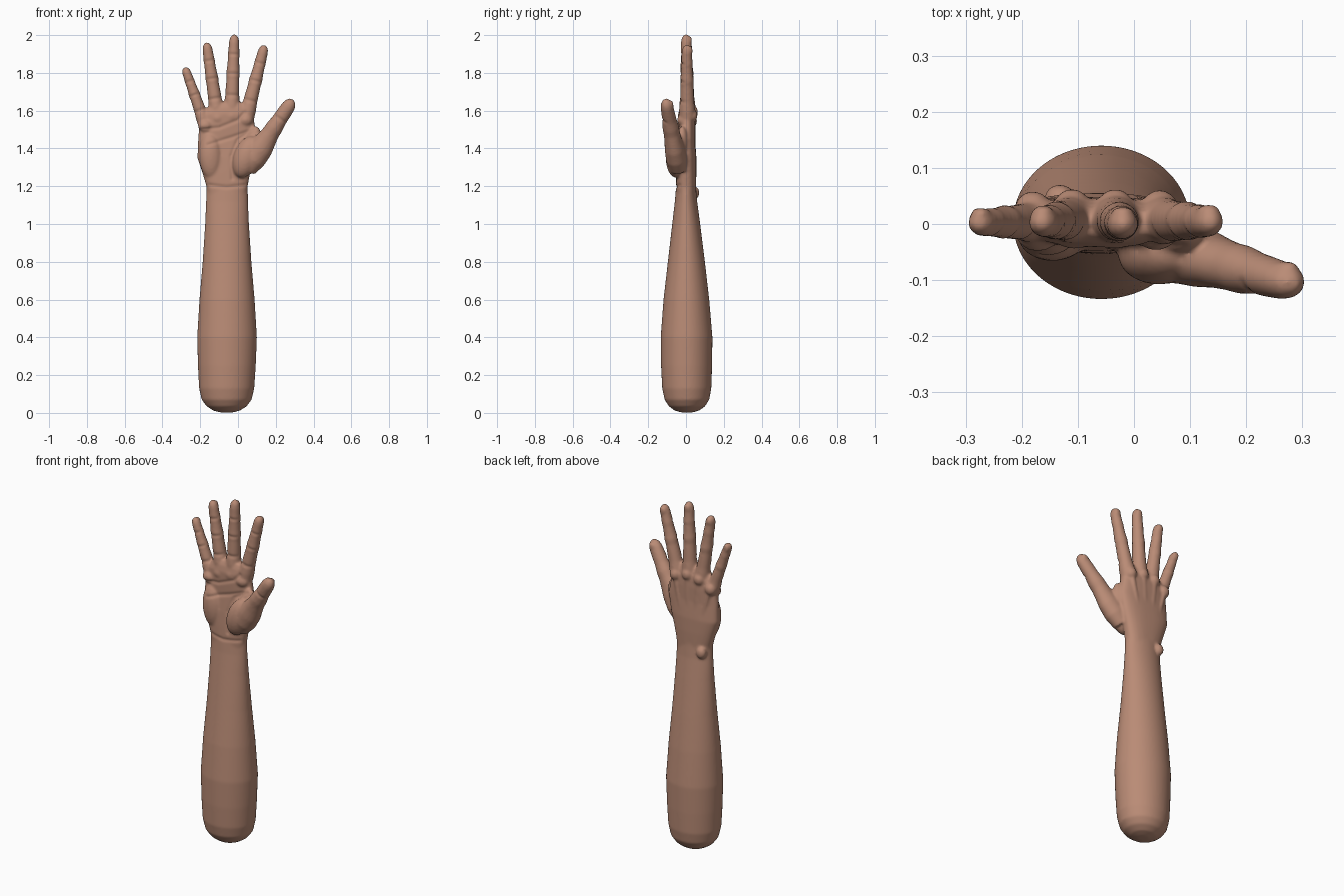
import bpy, bmesh, math
from mathutils import Vector, Matrix

cube = bpy.data.objects.get("Cube")
if cube:
    bpy.data.objects.remove(cube, do_unlink=True)

skin = bpy.data.materials.new("warm_brown_skin")
skin.use_nodes = True
skin.diffuse_color = (0.49, 0.26, 0.18, 1)
bsdf = skin.node_tree.nodes["Principled BSDF"]
bsdf.inputs["Base Color"].default_value = skin.diffuse_color
bsdf.inputs["Roughness"].default_value = 0.6

bm = bmesh.new()


def loft(rings, matrix=Matrix(), sides=32, power=2.0):
    """Closed skin over rings given as (x, y, z, half width, half depth)."""
    loops = []
    for x, y, z, rx, ry in rings:
        loop = []
        for i in range(sides):
            a = math.tau * i / sides
            c, s = math.cos(a), math.sin(a)
            px = math.copysign(abs(c) ** (2 / power), c) * rx
            py = math.copysign(abs(s) ** (2 / power), s) * ry
            loop.append(bm.verts.new(matrix @ Vector((x + px, y + py, z))))
        loops.append(loop)
    for low, high in zip(loops, loops[1:]):
        for i in range(sides):
            j = (i + 1) % sides
            bm.faces.new((low[i], low[j], high[j], high[i]))
    bm.faces.new(loops[0][::-1])
    bm.faces.new(loops[-1])


def frame(start, end):
    """Matrix whose z runs from start to end, with y kept towards the back."""
    z = (Vector(end) - Vector(start)).normalized()
    x = Vector((0, 1, 0)).cross(z).normalized()
    y = z.cross(x)
    return Matrix.Translation(start) @ Matrix((x, y, z)).transposed().to_4x4()


def pad(center, size, tilt=0.0):
    """Ellipsoid of flesh or bone, tilted about the y axis."""
    m = Matrix.Translation(center) @ Matrix.Rotation(tilt, 4, 'Y') @ Matrix.Diagonal((*size, 1))
    bmesh.ops.create_uvsphere(bm, u_segments=24, v_segments=16, radius=1, matrix=m)


# Forearm with a domed end, running into the wrist
loft([(-.06, .005, .002, .03, .027), (-.06, .005, .012, .07, .064),
      (-.06, .005, .035, .106, .096), (-.06, .005, .07, .132, .118),
      (-.06, .004, .13, .146, .13), (-.059, .003, .25, .153, .135),
      (-.058, .003, .4, .158, .137), (-.058, .002, .6, .146, .121),
      (-.058, .002, .8, .129, .098), (-.058, .001, 1.0, .116, .074),
      (-.058, 0, 1.12, .111, .059), (-.058, 0, 1.2, .109, .053),
      (-.058, 0, 1.27, .11, .048)], sides=48)

# Palm
loft([(-.058, 0, 1.12, .1, .05), (-.058, 0, 1.2, .109, .053),
      (-.062, .002, 1.27, .126, .053), (-.065, .004, 1.35, .15, .051),
      (-.055, .005, 1.45, .156, .043), (-.058, .004, 1.53, .146, .044),
      (-.055, .002, 1.58, .135, .043), (-.05, .001, 1.615, .115, .035),
      (-.035, .001, 1.64, .075, .024)], sides=48, power=2.5)

# Fingers: base, tip and thickness
fingers = {
    "little": ((-.175, .004, 1.53), (-.282, .002, 1.83), .031),
    "ring": ((-.108, .008, 1.57), (-.167, .003, 1.962), .035),
    "middle": ((-.034, .008, 1.58), (-.019, 0, 2.004), .036),
    "index": ((.042, .006, 1.56), (.141, .004, 1.948), .036),
}
profile = [(0, 1.2), (.12, 1.18), (.22, 1.05), (.34, 1.0), (.45, .94), (.52, 1.0),
           (.6, .9), (.7, .84), (.75, .87), (.82, .8), (.9, .77), (.95, .67),
           (.985, .42), (1, .12)]
wrist_back = Vector((-.058, .044, 1.24))
creases = []
for base, tip, r in fingers.values():
    m = frame(base, tip)
    length = (Vector(tip) - Vector(base)).length
    loft([(0, 0, t * length, k * r, k * r) for t, k in profile], m, 24)
    # Knuckle, tendon, pad at the finger root and nail
    knuckle = m @ Vector((0, .022, .015))
    pad(knuckle, (.033, .033, .036))
    pad(m @ Vector((0, -.02, -.01)), (.04, .033, .035))
    tendon_end = wrist_back + Vector(((base[0] + .06) * .35, 0, 0))
    tendon_start = knuckle + Vector((0, .008, 0))
    span = (tendon_start - tendon_end).length
    loft([(0, 0, 0, .006, .006), (0, 0, span / 2, .01, .01), (0, 0, span, .013, .014)],
         frame(tendon_end, tendon_start), 12)
    pad(m @ Vector((0, r * .62, length * .92)), (r * .55, .008, .024))
    for t in (.24, .51, .75):
        creases.append([m @ Vector((s * r, 0, t * length)) for s in (-1, 1)])

# Thumb, tapering from the ball of the palm to the tip
thumb_start, thumb_end = Vector((.045, -.04, 1.29)), Vector((.291, -.108, 1.659))
m = frame(thumb_start, thumb_end)
length = (thumb_end - thumb_start).length
loft([(.0, 0, t * length, r, r * d) for t, r, d in
      ((0, .05, .9), (.15, .066, .85), (.3, .066, .8), (.42, .056, .82), (.52, .047, .92),
       (.6, .046, .95), (.7, .04, .95), (.8, .039, .92), (.9, .037, .9),
       (.95, .031, .9), (.985, .019, .9), (1, .005, .9))], m, 24)
pad(m @ Vector((.0, .026, length * .91)), (.02, .01, .026), .55)
creases.append([m @ Vector((s * .04, 0, .72 * length)) for s in (-1, 1)])

# Ball of the thumb, heel of the hand, web and wrist bone
pad((.045, -.052, 1.355), (.068, .056, .115), .35)
pad((-.145, -.02, 1.36), (.062, .046, .125), -.05)
pad((.075, -.02, 1.43), (.045, .033, .09), .25)
pad((-.132, .045, 1.165), (.028, .026, .034))

bmesh.ops.recalc_face_normals(bm, faces=bm.faces[:])
mesh = bpy.data.meshes.new("arm_and_hand")
bm.to_mesh(mesh)
bm.free()
arm = bpy.data.objects.new("arm_and_hand", mesh)
bpy.context.collection.objects.link(arm)

# Fuse the parts into one continuous skin
fuse = arm.modifiers.new("fuse", 'REMESH')
fuse.mode = 'VOXEL'
fuse.voxel_size = .0065
soften = arm.modifiers.new("soften", 'SMOOTH')
soften.factor = .5
soften.iterations = 7
graph = bpy.context.evaluated_depsgraph_get()
body = bpy.data.meshes.new_from_object(arm.evaluated_get(graph))
arm.modifiers.clear()
arm.data = body

# Palm lines and wrist fold, pressed into the front
lines = [
    [(-.2, 1.5), (-.1, 1.51), (0, 1.55), (.035, 1.59)],
    [(-.16, 1.42), (-.03, 1.46), (.085, 1.5)],
    [(.085, 1.5), (.0, 1.45), (-.035, 1.36), (-.03, 1.24)],
    [(-.15, 1.205), (-.06, 1.195), (.035, 1.205)],
]
creases += [[Vector((x, 0, z)) for x, z in line] for line in lines]
segments = [(a, b - a) for line in creases for a, b in zip(line, line[1:])]
for a, ab in segments:
    a.y = ab.y = 0
normals = [v.normal.copy() for v in body.vertices]
for v, n in zip(body.vertices, normals):
    if v.co.z < 1.1 or n.y > -.2:
        continue
    p = Vector((v.co.x, 0, v.co.z))
    d = min((p - a - ab * max(0, min(1, (p - a).dot(ab) / ab.length_squared))).length
            for a, ab in segments)
    v.co -= n * .005 * -n.y * math.exp(-(d / .009) ** 2)

body.materials.clear()
body.materials.append(skin)
for face in body.polygons:
    face.material_index = 0
    face.use_smooth = True
